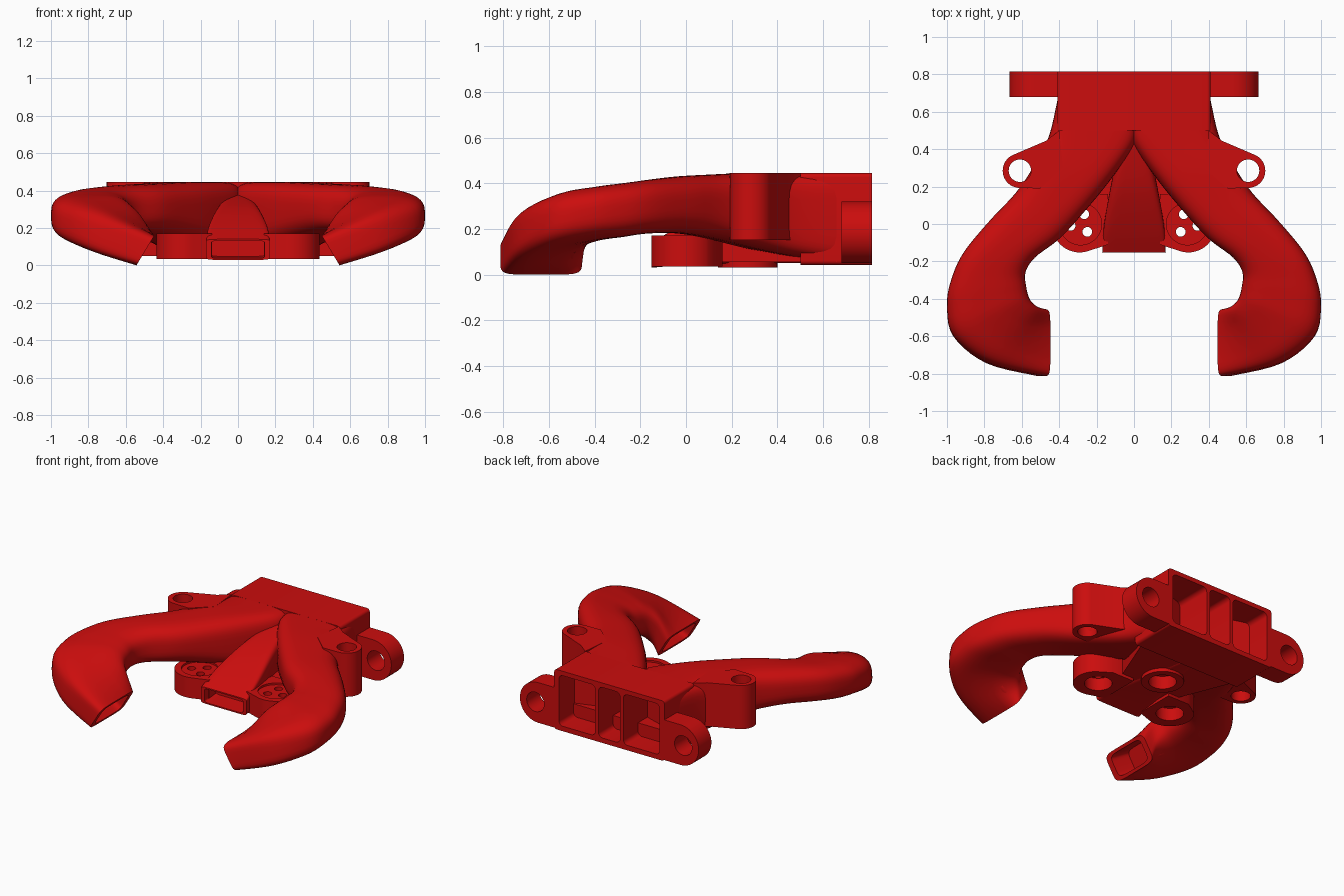
import bpy, bmesh, math
from mathutils import Vector, Matrix

if "Cube" in bpy.data.objects:
    bpy.data.objects.remove(bpy.data.objects["Cube"])

red = bpy.data.materials.new("red_plastic")
red.use_nodes = True
red.diffuse_color = (0.6, 0.004, 0.004, 1)
red.node_tree.nodes["Principled BSDF"].inputs["Base Color"].default_value = red.diffuse_color


def finish(name, bm):
    bmesh.ops.recalc_face_normals(bm, faces=bm.faces)
    mesh = bpy.data.meshes.new(name)
    bm.to_mesh(mesh)
    bm.free()
    obj = bpy.data.objects.new(name, mesh)
    bpy.context.collection.objects.link(obj)
    mesh.materials.append(red)
    return obj


def activate(obj):
    bpy.ops.object.select_all(action='DESELECT')
    obj.select_set(True)
    bpy.context.view_layer.objects.active = obj


def smooth(obj, angle=35):
    activate(obj)
    bpy.ops.object.shade_smooth_by_angle(angle=math.radians(angle))


def cut(obj, cutter):
    mod = obj.modifiers.new("cut", 'BOOLEAN')
    mod.operation = 'DIFFERENCE'
    mod.solver = 'EXACT'
    mod.object = cutter
    activate(obj)
    bpy.ops.object.modifier_apply(modifier=mod.name)


def discard(cutter):
    bpy.data.objects.remove(cutter)


def prism(name, outline, low, high, axis='Z'):
    """Extrude an outline along Z, or an (x, z) outline along Y."""
    def place(a, b, h):
        return (a, b, h) if axis == 'Z' else (a, h, b)
    bm = bmesh.new()
    rings = [[bm.verts.new(place(a, b, h)) for a, b in outline] for h in (low, high)]
    for ring in rings:
        bm.faces.new(ring)
    n = len(outline)
    for i in range(n):
        j = (i + 1) % n
        bm.faces.new((rings[0][i], rings[0][j], rings[1][j], rings[1][i]))
    return finish(name, bm)


def arc(cx, cy, r, start=0, end=360, steps=40):
    full = end - start == 360
    count = steps if full else steps + 1
    return [(cx + r * math.cos(math.radians(start + (end - start) * i / steps)),
             cy + r * math.sin(math.radians(start + (end - start) * i / steps)))
            for i in range(count)]


def rounded_rect(x0, x1, y0, y1, r):
    pts = []
    for cx, cy, a in ((x1 - r, y1 - r, 0), (x0 + r, y1 - r, 90),
                      (x0 + r, y0 + r, 180), (x1 - r, y0 + r, 270)):
        pts += arc(cx, cy, r, a, a + 90, 6)
    return pts


def spline(rows, steps):
    """Catmull-Rom interpolation of station rows."""
    out = []
    for i in range(len(rows) - 1):
        p = [rows[max(0, min(len(rows) - 1, i + k))] for k in (-1, 0, 1, 2)]
        for s in range(steps):
            t = s / steps
            out.append([0.5 * (2 * b + (c - a) * t + (2 * a - 5 * b + 4 * c - d) * t * t
                               + (3 * b - a - 3 * c + d) * t ** 3)
                        for a, b, c, d in zip(*p)])
    return out + [list(rows[-1])]


def loft(name, rows, side, inset, inward, steps=5, sides=40):
    """Row: inner x, y, outer x, y, bottom z, top z, slant, squareness."""
    bm = bmesh.new()
    rings = []
    for xi, yi, xo, yo, zb, zt, slant, power in spline(rows, steps):
        ring = []
        for k in range(sides):
            a = 2 * math.pi * (k + 0.5) / sides
            u, v = [math.copysign(abs(f(a)) ** (2 / power), f(a)) for f in (math.cos, math.sin)]
            w = (u + 1) / 2
            ring.append(bm.verts.new((side * (xi + (xo - xi) * w - slant * v),
                                      yi + (yo - yi) * w,
                                      (zb + zt) / 2 + (zt - zb) / 2 * v)))
        rings.append(ring)
    for a, b in zip(rings, rings[1:]):
        for i in range(sides):
            j = (i + 1) % sides
            bm.faces.new((a[i], a[j], b[j], b[i]))
    bm.faces.new(rings[0])
    # Open the outlet: shrink a rim, then push the mouth inward
    mid = sum((v.co for v in rings[-1]), Vector()) / sides
    push = Vector((side * inward[0], inward[1], inward[2]))
    rim = [bm.verts.new(mid + (v.co - mid) * inset) for v in rings[-1]]
    deep = [bm.verts.new(v.co + push) for v in rim]
    for a, b in ((rings[-1], rim), (rim, deep)):
        for i in range(sides):
            j = (i + 1) % sides
            bm.faces.new((a[i], a[j], b[j], b[i]))
    bm.faces.new(deep)
    obj = finish(name, bm)
    smooth(obj, 40)
    return obj


# Curved side ducts ending in inward-facing outlets
arm_rows = [
    (-0.02, 0.52, 0.41, 0.66, 0.055, 0.445, 0, 6),
    (0.00, 0.42, 0.455, 0.47, 0.08, 0.445, 0, 5),
    (0.13, 0.23, 0.53, 0.32, 0.115, 0.445, 0, 4),
    (0.27, 0.06, 0.63, 0.17, 0.155, 0.438, 0, 3.3),
    (0.40, -0.08, 0.77, 0.02, 0.18, 0.43, 0, 3),
    (0.53, -0.18, 0.91, -0.15, 0.18, 0.415, 0, 3),
    (0.58, -0.26, 0.975, -0.29, 0.165, 0.40, 0, 3),
    (0.575, -0.34, 1.00, -0.43, 0.15, 0.385, 0, 3),
    (0.56, -0.40, 0.965, -0.60, 0.12, 0.36, 0.01, 3.2),
    (0.53, -0.44, 0.78, -0.745, 0.065, 0.29, 0.03, 4),
    (0.495, -0.455, 0.495, -0.813, 0.0, 0.16, 0.048, 6),
]
for label, side in (("left", 1), ("right", -1)):
    loft(label + "_duct", arm_rows, side, 0.78, (0.12, 0.02, 0.07))

# Central duct with a front slot
center_rows = [(-w, y, w, y, zb, zt, 0, p) for y, w, zb, zt, p in (
    (0.55, 0.05, 0.05, 0.39, 5), (0.42, 0.08, 0.05, 0.375, 5), (0.2, 0.125, 0.048, 0.315, 6),
    (0.0, 0.16, 0.042, 0.225, 8), (-0.152, 0.17, 0.03, 0.14, 12))]
center = loft("center_duct", center_rows, 1, 0.84, (0, 0.12, 0.01))

# Inlet box with three chambers open at the back
box = prism("inlet_box", rounded_rect(-0.41, 0.41, 0.042, 0.445, 0.02), 0.5, 0.815, 'Y')
for x0, x1 in ((-0.375, -0.105), (-0.08, 0.08), (0.105, 0.375)):
    chamber = prism("chamber", rounded_rect(x0, x1, 0.075, 0.415, 0.03), 0.54, 0.9, 'Y')
    cut(box, chamber)
    discard(chamber)
smooth(box)

# Lower body joining the box to the central duct
base = prism("lower_body", [(-0.41, 0.66), (-0.36, 0.5), (-0.16, 0.0), (0.16, 0.0),
                            (0.36, 0.5), (0.41, 0.66)], 0.055, 0.16)

# Rear boss with a round pocket underneath
boss = prism("rear_boss", arc(0, 0.27, 0.13), 0.032, 0.1)
pocket = prism("pocket", arc(0, 0.27, 0.085), -0.1, 0.12)
for part in (boss, base, center):
    cut(part, pocket)
    smooth(part)
discard(pocket)

for label, side in (("left", 1), ("right", -1)):
    # Mounting ears with a bolt hole
    ear = prism(label + "_mounting_ear",
                [(side * x, z) for x, z in [(0.4, 0.05)] + arc(0.53, 0.185, 0.135, -90, 90, 24)
                 + [(0.4, 0.32)]], 0.68, 0.815, 'Y')
    hole = prism("hole", arc(side * 0.55, 0.185, 0.065), 0.5, 1, 'Y')
    cut(ear, hole)
    discard(hole)
    smooth(ear)

    # Vertical screw lugs
    lug = prism(label + "_screw_lug",
                [(side * x, y) for x, y in [(0.5, 0.19)] + arc(0.61, 0.285, 0.092, -90, 65, 24)
                 + [(0.47, 0.445), (0.40, 0.50), (0.38, 0.3)]], 0.152, 0.445)
    hole = prism("hole", arc(side * 0.61, 0.285, 0.06), 0, 1)
    cut(lug, hole)
    discard(hole)
    smooth(lug)

    # Front round holders with a pocket below and small through holes
    cx = side * 0.285
    holder = prism(label + "_round_holder",
                   [(side * x, y) for x, y in [(0.14, -0.11)]
                    + arc(0.29, -0.005, 0.147, -110, 45, 30) + [(0.3, 0.16), (0.14, 0.16)]],
                   0.035, 0.172)
    cutters = [prism("pocket", arc(cx, 0, 0.085), -0.1, 0.12),
               prism("recess", arc(cx, 0, 0.112), 0.16, 0.3)]
    for a in (90, 210, 330):
        a = math.radians(a + 20 * side)
        cutters.append(prism("hole", arc(cx + 0.055 * math.cos(a), 0.055 * math.sin(a),
                                         0.026, steps=20), 0.1, 0.3))
    for cutter in cutters:
        cut(holder, cutter)
        discard(cutter)
    smooth(holder)
